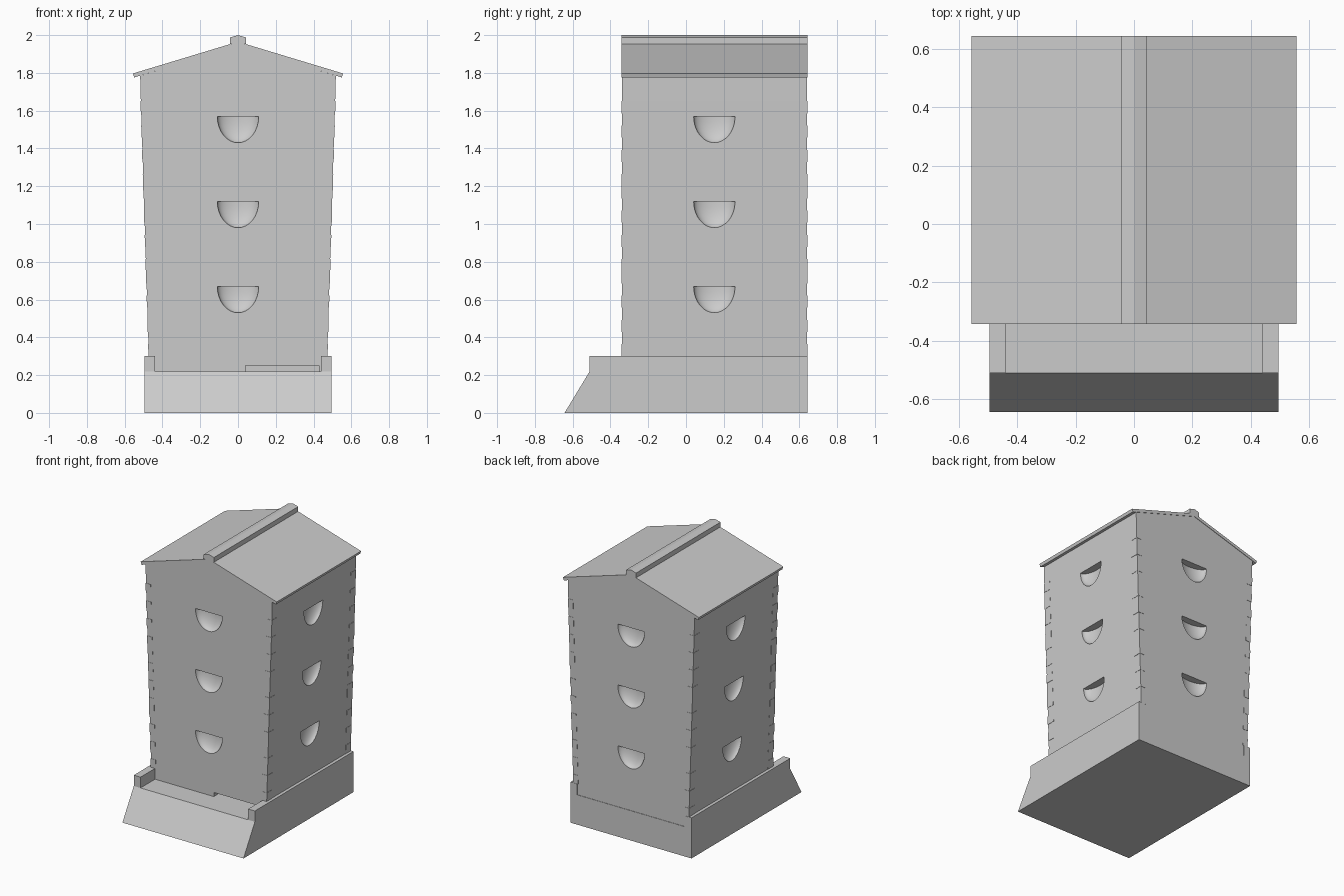
import bpy, bmesh, math
from mathutils import Matrix, Vector

if "Cube" in bpy.data.objects:
    bpy.data.objects.remove(bpy.data.objects["Cube"])

FRONT, BACK = -0.34, 0.64
MID = (FRONT + BACK) / 2


def half_w(z):
    # half width of the tapered hive at height z
    return 0.472 + (z - 0.30) * 0.0315


def add_prism(bm, pts, a, b, axis='y'):
    # extrude a closed profile along x or y from a to b
    def co(p, t):
        return (p[0], t, p[1]) if axis == 'y' else (t, p[0], p[1])
    lo = [bm.verts.new(co(p, a)) for p in pts]
    hi = [bm.verts.new(co(p, b)) for p in pts]
    n = len(pts)
    bm.faces.new(lo)
    bm.faces.new(hi[::-1])
    for i in range(n):
        j = (i + 1) % n
        bm.faces.new((lo[j], lo[i], hi[i], hi[j]))


def finish(bm, name):
    bmesh.ops.recalc_face_normals(bm, faces=bm.faces)
    me = bpy.data.meshes.new(name)
    bm.to_mesh(me)
    bm.free()
    ob = bpy.data.objects.new(name, me)
    bpy.context.collection.objects.link(ob)
    return ob


def prism(name, pts, a, b, axis='y'):
    bm = bmesh.new()
    add_prism(bm, pts, a, b, axis)
    return finish(bm, name)


def rect(x0, x1, z0, z1):
    return [(x0, z0), (x1, z0), (x1, z1), (x0, z1)]


def taper(z0, z1):
    a, b = half_w(z0), half_w(z1)
    return [(-a, z0), (a, z0), (b, z1), (-b, z1)]


def scoop_cutter(top):
    # four lower half-ellipsoids, one on each wall
    bm = bmesh.new()
    w = half_w(top - 0.05)
    for x, y, sx, sy in ((0, FRONT, 0.11, 0.055), (0, BACK, 0.11, 0.055),
                         (w, MID, 0.055, 0.11), (-w, MID, 0.055, 0.11)):
        part = bmesh.new()
        bmesh.ops.create_uvsphere(part, u_segments=32, v_segments=16, radius=1)
        bmesh.ops.bisect_plane(part, geom=part.verts[:] + part.edges[:] + part.faces[:],
                               plane_co=(0, 0, 0), plane_no=(0, 0, 1), clear_outer=True)
        rim = [e for e in part.edges if e.is_boundary]
        bmesh.ops.contextual_create(part, geom=rim)
        part.transform(Matrix.Translation((x, y, top)) @ Matrix.Diagonal((sx, sy, 0.14, 1)))
        tmp = bpy.data.meshes.new("tmp")
        part.to_mesh(tmp)
        part.free()
        bm.from_mesh(tmp)
        bpy.data.meshes.remove(tmp)
    return finish(bm, "handle_cutter")


def cut(ob, cutter):
    cutter.hide_render = True
    mod = ob.modifiers.new("cut", 'BOOLEAN')
    mod.operation = 'DIFFERENCE'
    mod.solver = 'EXACT'
    mod.object = cutter
    bpy.ops.object.select_all(action='DESELECT')
    bpy.context.view_layer.objects.active = ob
    ob.select_set(True)
    bpy.ops.object.modifier_apply(modifier=mod.name)
    bpy.data.objects.remove(cutter)


# Stand with sloping landing board and side rails
prism("stand", [(-0.643, 0), (0.643, 0), (0.643, 0.22), (-0.51, 0.22)], -0.495, 0.495, 'x')
for side, s in (("left", -1), ("right", 1)):
    prism(side + "_rail", rect(s * 0.44, s * 0.495, 0.22, 0.30), -0.51, 0.643)

# Three stacked hive boxes with scooped handles
for name, z0, z1 in (("lower", 0.21, 0.75), ("middle", 0.75, 1.20), ("upper", 1.20, 1.65)):
    box = prism(name + "_box", taper(z0, z1), FRONT, BACK)
    cut(box, scoop_cutter(z1 - 0.08))
    if name == "lower":
        # Entrance slot
        cut(box, prism("slot_cutter", rect(0.04, 0.43, 0.15, 0.25), FRONT - 0.1, FRONT + 0.35))
    bpy.ops.object.shade_smooth_by_angle(angle=math.radians(30))

    # Finger joints at the corners, standing very slightly proud
    bm = bmesh.new()
    step = 0.45 / 7
    for i in range(0, 7, 2):
        a = z1 - 0.45 + i * step
        b = a + step
        for s in (-1, 1):
            p = [(s * (half_w(a) - 0.04), a), (s * (half_w(a) + 0.002), a),
                 (s * (half_w(b) + 0.002), b), (s * (half_w(b) - 0.04), b)]
            add_prism(bm, p, FRONT - 0.002, FRONT + 0.06)
            add_prism(bm, p, BACK - 0.06, BACK + 0.002)
    finish(bm, name + "_finger_joints")

# Roof box with gables
prism("gable_box", [(-half_w(1.65), 1.65), (half_w(1.65), 1.65), (0.518, 1.785),
                    (0, 1.943), (-0.518, 1.785)], FRONT, BACK)

# Pitched roof boards
prism("roof", [(-0.556, 1.797), (0, 1.965), (0.556, 1.797),
               (0.549, 1.776), (0, 1.942), (-0.549, 1.776)], FRONT - 0.002, BACK + 0.003)

# Ridge cap
prism("ridge_cap", [(-0.042, 1.953), (0, 1.963), (0.042, 1.953), (0.042, 1.988),
                    (0, 2.0), (-0.042, 1.988)], FRONT - 0.002, BACK + 0.003)
